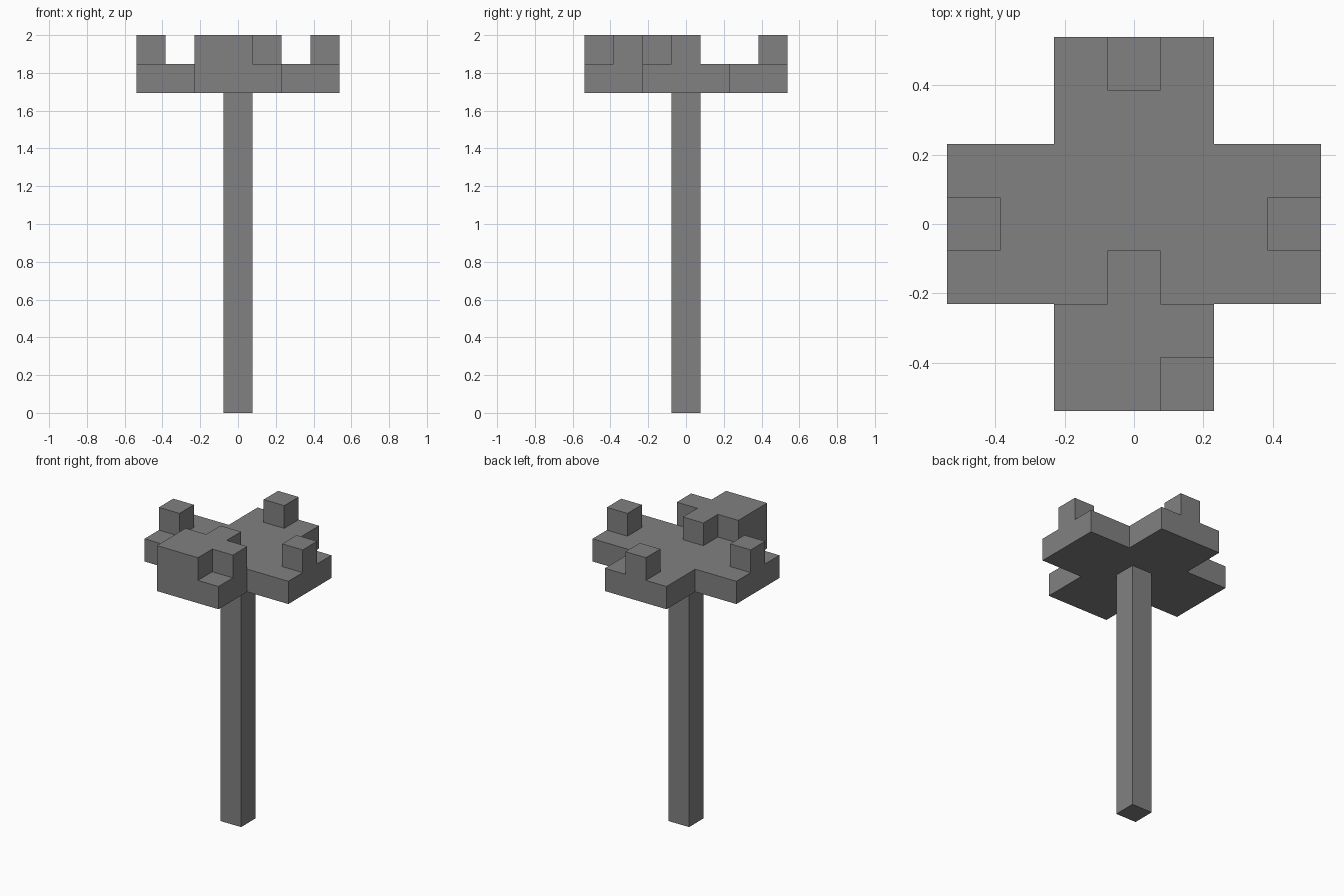
import bpy
import bmesh

cube = bpy.data.objects.get("Cube")
if cube:
    bpy.data.objects.remove(cube, do_unlink=True)

U = 2 / 13  # one block

grey = bpy.data.materials.new("mid_grey")
grey.use_nodes = True
colour = (0.22, 0.22, 0.22, 1)
grey.diffuse_color = colour
grey.node_tree.nodes["Principled BSDF"].inputs["Base Color"].default_value = colour


def prism(name, outline, bottom, top):
    """Extrude an outline, in block units, from bottom to top."""
    bm = bmesh.new()
    face = bm.faces.new([bm.verts.new((x * U, y * U, bottom * U)) for x, y in outline])
    result = bmesh.ops.extrude_face_region(bm, geom=[face], use_keep_orig=True)
    raised = [v for v in result["geom"] if isinstance(v, bmesh.types.BMVert)]
    bmesh.ops.translate(bm, verts=raised, vec=(0, 0, (top - bottom) * U))
    bmesh.ops.recalc_face_normals(bm, faces=bm.faces)
    mesh = bpy.data.meshes.new(name)
    bm.to_mesh(mesh)
    bm.free()
    mesh.materials.append(grey)
    obj = bpy.data.objects.new(name, mesh)
    bpy.context.collection.objects.link(obj)
    return obj


def square(x, y, half=0.5):
    return [(x - half, y - half), (x + half, y - half),
            (x + half, y + half), (x - half, y + half)]


# Handle
prism("handle", square(0, 0), 0, 11)

# Cross-shaped head: one arm's corners turned through four quarters
cross, arm = [], [(1.5, -1.5), (3.5, -1.5), (3.5, 1.5)]
for _ in range(4):
    cross += arm
    arm = [(-y, x) for x, y in arm]
prism("cross_head", cross, 11, 12)

# Single studs at the ends of three arms
for name, x, y in (("left_stud", 3, 0), ("right_stud", -3, 0), ("back_stud", 0, 3)):
    prism(name, square(x, y), 12, 13)

# Raised front block with a notched corner and an inner tab
prism("front_block", [(-1.5, -3.5), (0.5, -3.5), (0.5, -2.5), (1.5, -2.5),
                      (1.5, -1.5), (0.5, -1.5), (0.5, -0.5), (-0.5, -0.5),
                      (-0.5, -1.5), (-1.5, -1.5)], 12, 13)
